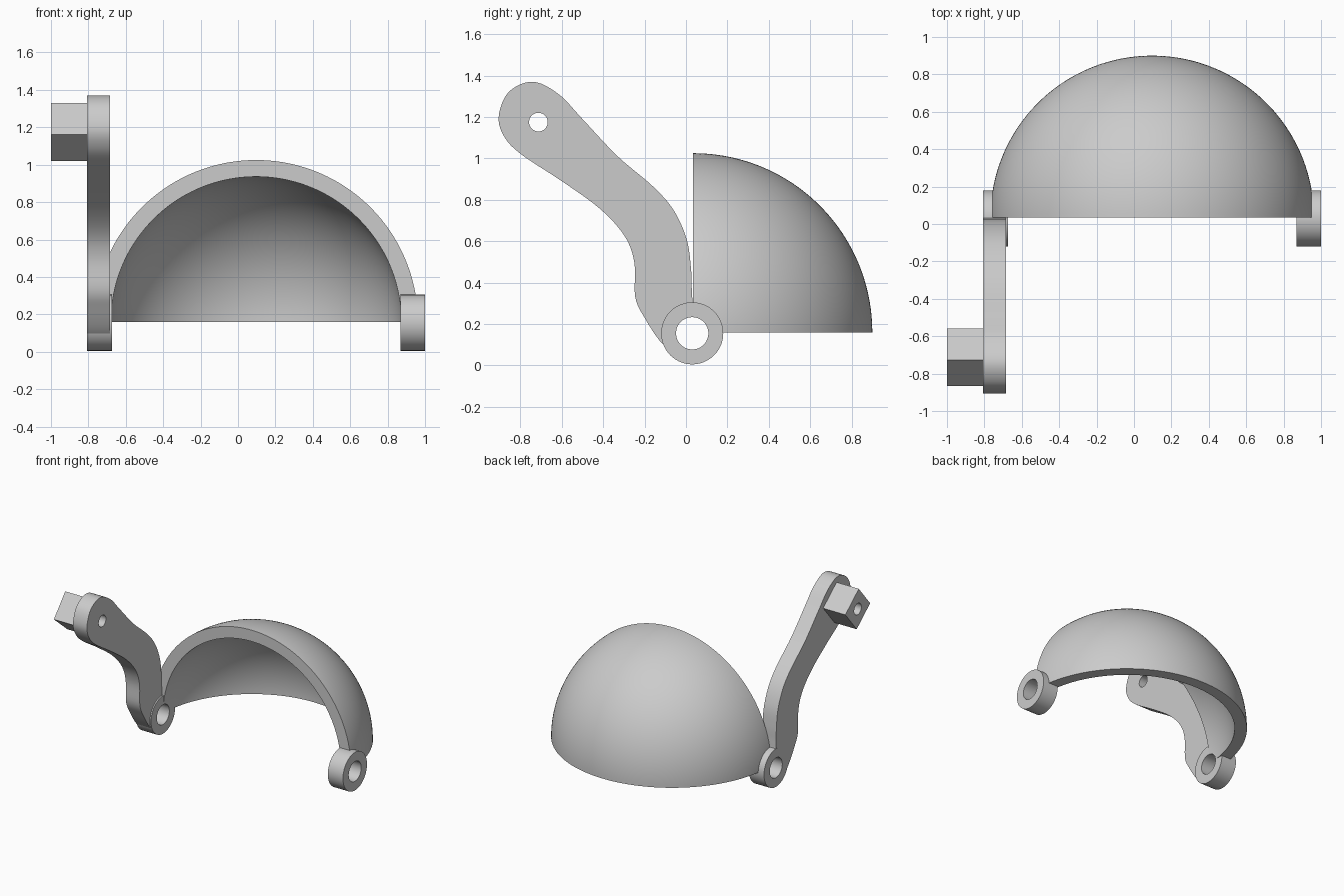
import bpy
import bmesh
from math import cos, sin, pi
from mathutils import Vector

default_cube = bpy.data.objects.get("Cube")
if default_cube:
    bpy.data.objects.remove(default_cube, do_unlink=True)

grey = bpy.data.materials.new("plain_grey")
grey.use_nodes = True
grey.diffuse_color = (0.6, 0.6, 0.6, 1)
grey.node_tree.nodes["Principled BSDF"].inputs["Base Color"].default_value = grey.diffuse_color

PIVOT = (0.03, 0.155)          # hinge axis, as y and z
PEG = (-0.713, 1.175)          # peg axis, as y and z


def finish(name, bm):
    """Turn a bmesh into a named, coloured object."""
    bmesh.ops.recalc_face_normals(bm, faces=bm.faces)
    mesh = bpy.data.meshes.new(name)
    bm.to_mesh(mesh)
    bm.free()
    mesh.materials.append(grey)
    obj = bpy.data.objects.new(name, mesh)
    bpy.context.collection.objects.link(obj)
    return obj


def circle(centre, radius, count, turn=0.0):
    angles = [turn + 2 * pi * i / count for i in range(count)]
    return [(centre[0] + radius * cos(a), centre[1] + radius * sin(a)) for a in angles]


def prism(name, x0, x1, outline):
    """Extrude a side outline (y, z) from x0 to x1."""
    bm = bmesh.new()
    face = bm.faces.new([bm.verts.new((x0, y, z)) for y, z in outline])
    side = bmesh.ops.extrude_face_region(bm, geom=[face])["geom"]
    moved = [v for v in side if isinstance(v, bmesh.types.BMVert)]
    bmesh.ops.translate(bm, verts=moved, vec=(x1 - x0, 0, 0))
    # the source face is kept by the region extrude only when it closes the solid
    if not face.is_valid:
        bmesh.ops.holes_fill(bm, edges=[e for e in bm.edges if e.is_boundary])
    elif any(e.is_boundary for e in bm.edges):
        bmesh.ops.holes_fill(bm, edges=[e for e in bm.edges if e.is_boundary])
    return finish(name, bm)


def smooth_loop(points, steps=6):
    """Closed Catmull-Rom curve through the points."""
    pts = [Vector(p) for p in points]
    n = len(pts)
    out = []
    for i in range(n):
        a, b, c, d = (pts[(i + k - 1) % n] for k in range(4))
        for s in range(steps):
            t = s / steps
            p = b + (c - a) * t / 2 + (a - 2.5 * b + 2 * c - d / 2) * t**2
            p += (1.5 * (b - c) + (d - a) / 2) * t**3
            out.append(tuple(p))
    return out


def quarter_shell(name, centre, outer, inner, arc=96, turns=48):
    """Hollow quarter sphere, open to the front and below."""
    bm = bmesh.new()
    sweep = [pi * i / arc for i in range(arc + 1)]
    profile = [(outer * cos(a), outer * sin(a)) for a in sweep]
    profile += [(inner * cos(a), inner * sin(a)) for a in reversed(sweep)]
    rings = []
    for j in range(turns + 1):
        t = pi / 2 * j / turns
        rings.append([bm.verts.new((centre[0] + x, centre[1] + r * sin(t), centre[2] + r * cos(t)))
                      for x, r in profile])
    for ring, after in zip(rings, rings[1:]):
        for i in range(len(profile) - 1):
            if i != arc:
                bm.faces.new((ring[i], ring[i + 1], after[i + 1], after[i]))
    # flat rims
    for ring in (rings[0], rings[-1]):
        for i in range(arc):
            bm.faces.new((ring[i], ring[i + 1], ring[-2 - i], ring[-1 - i]))
    bmesh.ops.remove_doubles(bm, verts=bm.verts, dist=0.0001)
    return finish(name, bm)


def bore(obj, centre, radius):
    """Drill a round hole along x."""
    cutter = prism("hole_cutter", -1.5, 1.5, circle(centre, radius, 48))
    cutter.hide_render = True
    mod = obj.modifiers.new("hole", 'BOOLEAN')
    mod.operation = 'DIFFERENCE'
    mod.solver = 'EXACT'
    mod.object = cutter
    bpy.context.view_layer.objects.active = obj
    bpy.ops.object.modifier_apply(modifier=mod.name)
    bpy.data.objects.remove(cutter, do_unlink=True)


# Dome shell
dome = quarter_shell("dome_shell", (0.097, 0.035, 0.16), 0.865, 0.776)

# Hinge rings at both ends of the dome
rings = [prism(name, x0, x1, circle(PIVOT, 0.15, 72))
         for name, x0, x1 in (("left_hinge_ring", 0.868, 1.0), ("right_hinge_ring", -0.807, -0.675))]

# Bent lever arm
arm = prism("lever_arm", -0.806, -0.685, smooth_loop([
    (0.04, 0.28), (0.029, 0.35), (0.024, 0.47), (0.003, 0.61), (-0.06, 0.75), (-0.16, 0.865),
    (-0.33, 1.01), (-0.5, 1.19), (-0.615, 1.31), (-0.74, 1.37), (-0.857, 1.32),
    (-0.905, 1.2), (-0.875, 1.1), (-0.79, 1.015), (-0.6, 0.89), (-0.42, 0.76),
    (-0.3, 0.63), (-0.25, 0.5), (-0.245, 0.33), (-0.2, 0.23), (-0.115, 0.105),
    (-0.03, 0.05), (0.1, 0.07), (0.14, 0.17), (0.1, 0.25)]))

# Square peg on the outside of the arm
peg = prism("square_peg", -1.0, -0.8, circle(PEG, 0.155, 4, turn=0.085))

for part in [dome, arm] + rings:
    bore(part, PIVOT, 0.078)
for part in (arm, peg):
    bore(part, PEG, 0.045)

# Smooth curved sides, crisp edges
for part in [dome, arm, peg] + rings:
    bpy.ops.object.select_all(action='DESELECT')
    part.select_set(True)
    bpy.context.view_layer.objects.active = part
    bpy.ops.object.shade_smooth_by_angle(angle=pi / 6)
